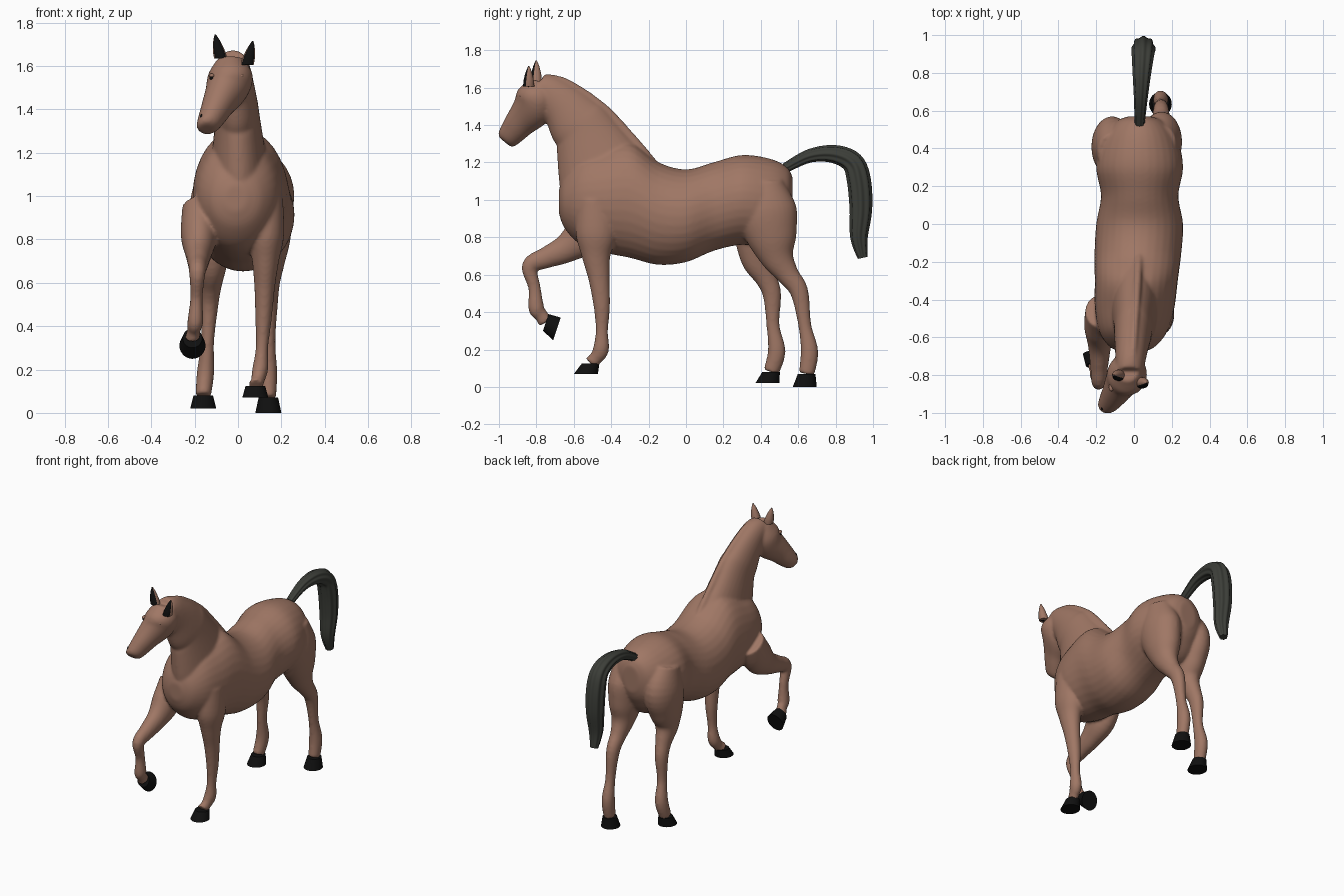
import bpy, bmesh, math
from mathutils import Vector

old = bpy.data.objects.get("Cube")
if old:
    bpy.data.objects.remove(old, do_unlink=True)


def make_material(name, colour):
    material = bpy.data.materials.new(name)
    material.use_nodes = True
    material.diffuse_color = (*colour, 1)
    shader = material.node_tree.nodes["Principled BSDF"]
    shader.inputs["Base Color"].default_value = (*colour, 1)
    return material


COAT = make_material("chestnut coat", (.35, .185, .13))
BLACK = make_material("black horn", (.005, .005, .005))
HAIR = make_material("dark tail hair", (.045, .048, .04))


def catmull(before, start, end, after, t):
    """Point on the smooth curve between two stations."""
    return (2 * start + (end - before) * t
            + (2 * before - 5 * start + 4 * end - after) * t ** 2
            + (3 * start - before - 3 * end + after) * t ** 3) / 2


def refine(stations, steps):
    rows = [Vector(station) for station in stations]
    padded = [rows[0], *rows, rows[-1]]
    fine = [catmull(*padded[i:i + 4], step / steps)
            for i in range(len(rows) - 1) for step in range(steps)]
    return fine + [rows[-1]]


def tube(bm, stations, facing=None, ridges=0, steps=5, sides=32):
    """Stations hold x, y, z, depth radius and width radius."""
    rows = refine(stations, steps)
    rings = []
    for index, row in enumerate(rows):
        ahead, behind = rows[min(index + 1, len(rows) - 1)], rows[max(index - 1, 0)]
        course = Vector(facing) if facing else Vector((ahead - behind)[:3])
        course.x = 0
        course.normalize()
        depth = Vector((0, -course.z, course.y)) * row[3]
        width = Vector((row[4], 0, 0))
        ring = []
        for side in range(sides):
            angle = math.tau * side / sides
            swell = 1 + .07 * math.cos(ridges * angle) if ridges else 1
            offset = depth * math.cos(angle) + width * math.sin(angle)
            ring.append(bm.verts.new(Vector(row[:3]) + offset * swell))
        rings.append(ring)
    for ring, following in zip(rings, rings[1:]):
        for side in range(sides):
            other = (side + 1) % sides
            bm.faces.new((ring[side], ring[other], following[other], following[side]))
    bm.faces.new(rings[0])
    bm.faces.new(rings[-1])


def shade(obj):
    bpy.ops.object.select_all(action='DESELECT')
    obj.select_set(True)
    bpy.context.view_layer.objects.active = obj
    bpy.ops.object.shade_smooth_by_angle(angle=math.radians(40))


def build(name, material, tubes, facings=(None,), **options):
    bm = bmesh.new()
    for index, stations in enumerate(tubes):
        facing = facings[index] if index < len(facings) else None
        tube(bm, stations, facing, **options)
    bmesh.ops.recalc_face_normals(bm, faces=bm.faces)
    mesh = bpy.data.meshes.new(name)
    bm.to_mesh(mesh)
    bm.free()
    mesh.materials.append(material)
    obj = bpy.data.objects.new(name, mesh)
    bpy.context.collection.objects.link(obj)
    shade(obj)
    return obj


def bead(name, material, location, size):
    bpy.ops.mesh.primitive_uv_sphere_add(segments=16, ring_count=10, location=location)
    obj = bpy.context.object
    obj.name = name
    obj.scale = size
    obj.data.materials.append(material)
    shade(obj)


# Trunk from rump to breast: y, z, depth radius and width radius
trunk = [(.03 + .06 * min(y, 0), y, z, radius, width) for y, z, radius, width in (
    (.57, 1.03, .09, .06), (.54, 1.02, .155, .13), (.45, .985, .235, .2),
    (.3, 1, .24, .23), (.15, .965, .237, .205), (0, .915, .248, .23),
    (-.15, .928, .275, .23), (-.3, 1, .31, .22), (-.45, 1, .28, .21),
    (-.57, 1, .235, .18), (-.65, .99, .14, .12), (-.68, .99, .06, .05))]

# Neck from withers to poll, tapering and drifting to the right
neck = [(.01 + .09 * (y + .4), y, z, radius, .045 + radius / 3) for y, z, radius in (
    (-.36, 1, .28), (-.43, 1.12, .26), (-.53, 1.345, .18), (-.585, 1.42, .16),
    (-.65, 1.5, .13), (-.73, 1.575, .1), (-.79, 1.61, .07))]

# Mane ridge that follows the crest of the neck
mane = [(x + .015, y + .77 * radius, z + .54 * radius, .025, .022)
        for x, y, z, radius, width in neck]

# Head from poll to lips, turned to the right
head = [(.65 * min(0, y + .8) - .035, y, z, radius, .93 * radius) for y, z, radius in (
    (-.77, 1.63, .065), (-.79, 1.56, .11), (-.82, 1.49, .109), (-.885, 1.415, .084),
    (-.925, 1.365, .071), (-.96, 1.322, .056), (-.97, 1.31, .035))]

# Radii down each kind of leg, from the trunk to the coronet
FORE_RADII = (.1, .11, .077, .057, .044, .033, .043, .036, .041)
HIND_RADII = (.1, .16, .135, .09, .06, .049, .035, .047, .042)


def leg(upper_x, lower_x, radii, joints):
    stations = []
    for index, ((y, z), radius) in enumerate(zip(joints, radii)):
        drop = (index / (len(joints) - 1)) ** 2
        x = upper_x + (lower_x - upper_x) * drop
        stations.append((x, y, z, radius, .92 * radius - 1.5 * radius ** 2))
    return stations


legs = {
    "left_front": leg(.13, .08, FORE_RADII, (
        (-.48, 1), (-.48, .82), (-.48, .7), (-.465, .58), (-.45, .43),
        (-.45, .3), (-.455, .2), (-.485, .15), (-.51, .125))),
    "right_front": leg(-.18, -.21, FORE_RADII, (
        (-.46, .95), (-.54, .82), (-.64, .74), (-.75, .69), (-.835, .645),
        (-.81, .53), (-.8, .42), (-.775, .385), (-.75, .345))),
    "left_hind": leg(.145, .14, HIND_RADII, (
        (.42, 1.1), (.43, .95), (.46, .8), (.49, .69), (.545, .6),
        (.605, .51), (.635, .33), (.66, .19), (.645, .07))),
    "right_hind": leg(-.115, -.16, HIND_RADII, (
        (.38, 1.1), (.41, .95), (.39, .8), (.385, .68), (.43, .58),
        (.46, .49), (.465, .33), (.485, .19), (.455, .08))),
}

# One continuous skin blended from the body tubes, the trunk in upright slices
body = build("body", COAT, [trunk, neck, mane, head, *legs.values()], [(0, -1, 0)])
blend = body.modifiers.new("blend", 'REMESH')
blend.mode = 'VOXEL'
blend.voxel_size = .009
blend.use_smooth_shade = True
relax = body.modifiers.new("relax", 'SMOOTH')
relax.iterations = 7

# Hooves flare from each coronet to the centre of the sole
DOWN = (0, 0, -1)
for name, y, z, facing in (("left_front", -.535, .07, DOWN), ("left_hind", .635, 0, DOWN),
                           ("right_hind", .435, .02, DOWN),
                           ("right_front", -.69, .31, (0, .9, -.3))):
    x, top_y, top_z = legs[name][-1][:3]
    build(name + "_hoof", BLACK, [[(x, top_y, top_z, .047, .045), (x, y, z, .064, .06)]],
          [facing])

# Arched tail with strands, thickest past the bend
tail = []
tail_path = ((.53, 1.17), (.66, 1.235), (.79, 1.245), (.89, 1.2),
             (.925, 1.1), (.935, .95), (.925, .8), (.945, .69))
for index, (y, z) in enumerate(tail_path):
    t = index / (len(tail_path) - 1)
    radius = .025 + .035 * math.sin(math.pi * t ** 1.3)
    tail.append((.03 + .02 * min(1, 2 * t), y, z, radius, radius))
build("tail", HAIR, [tail], ridges=8, sides=64)


# Pointed ears with dark inner faces
def ear(side, x, y, z, lean):
    outer = []
    for t in (0, .3, .7, 1):
        radius = .003 + .026 * (1 - t * t)
        outer.append((x + lean * t, y, z + .11 * t, radius, 1.05 * radius))
    inner = [(cx, cy - .5 * depth, cz, .56 * depth, .85 * width)
             for cx, cy, cz, depth, width in outer]
    build(side + "_ear", COAT, [outer])
    build(side + "_ear_inside", BLACK, [inner])


ear("right", -.08, -.8, 1.635, -.025)
ear("left", .042, -.84, 1.605, .026)

# Eyes with lids, and nostrils
for side, x, y in (("right", -.12, -.865), ("left", .015, -.872)):
    bead(side + "_eye", BLACK, (x, y, 1.545), (.012, .017, .011))
    bead(side + "_eyelid", COAT, (x, y, 1.555), (.014, .021, .01))
for side, x in (("right", -.168), ("left", -.102)):
    bead(side + "_nostril", BLACK, (x, -.975, 1.365), (.007, .01, .013))
